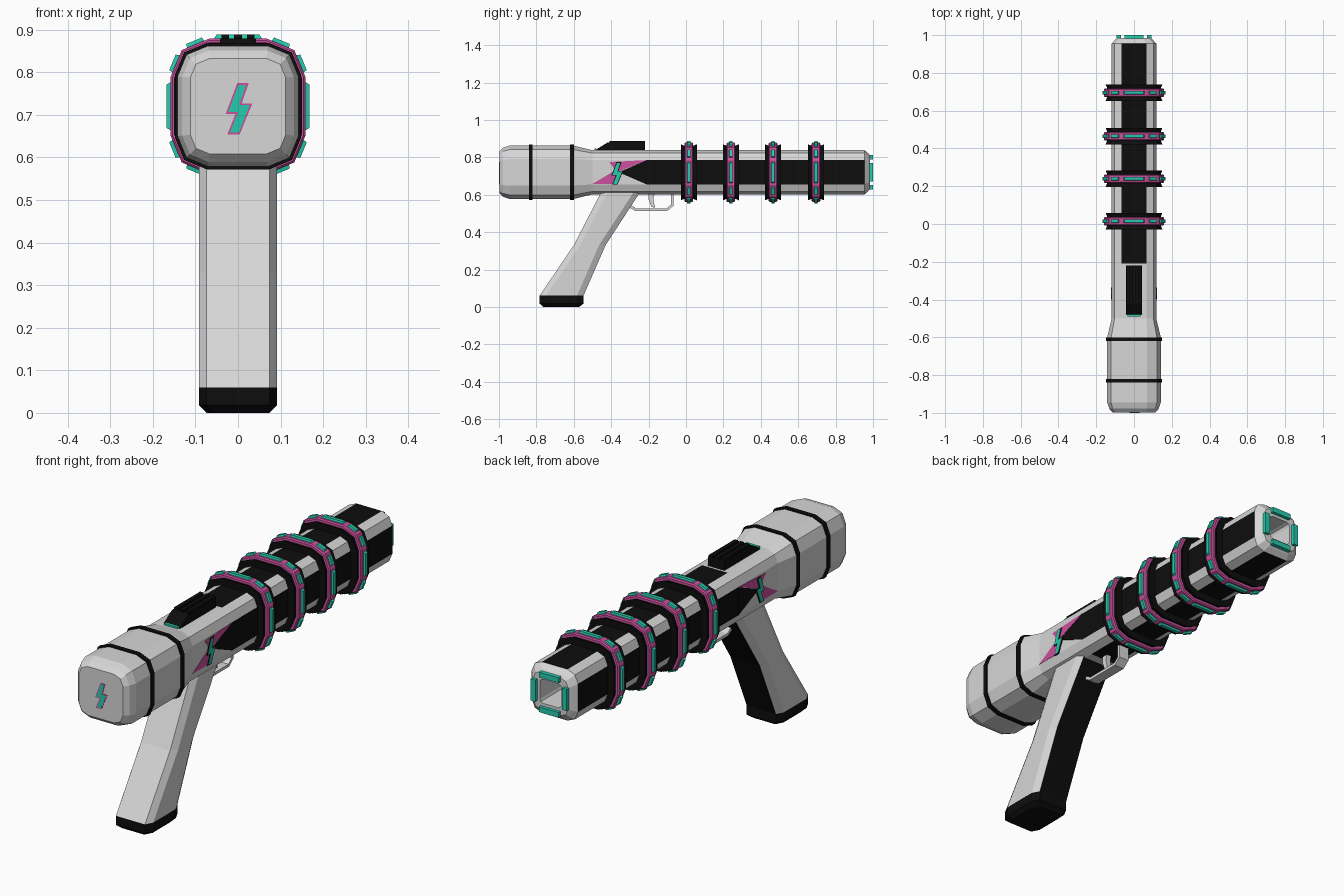
import bpy, bmesh, math
from mathutils import Vector

if "Cube" in bpy.data.objects:
    bpy.data.objects.remove(bpy.data.objects["Cube"])

ZC = 0.72  # height of the barrel axis


def material(name, rgb):
    m = bpy.data.materials.new(name)
    m.diffuse_color = (*rgb, 1)
    m.use_nodes = True
    m.node_tree.nodes["Principled BSDF"].inputs["Base Color"].default_value = m.diffuse_color
    return m


GREY = material("light grey", (0.68, 0.68, 0.68))
BLACK = material("black", (0.004, 0.004, 0.004))
TEAL = material("teal", (0.02, 0.60, 0.42))
PINK = material("magenta", (0.60, 0.08, 0.34))


def finish(name, bm, mats, rule=None):
    bmesh.ops.recalc_face_normals(bm, faces=bm.faces)
    bm.normal_update()
    if rule:
        for f in bm.faces:
            f.material_index = rule(f.calc_center_median(), f.normal)
    me = bpy.data.meshes.new(name)
    bm.to_mesh(me)
    bm.free()
    for m in mats:
        me.materials.append(m)
    ob = bpy.data.objects.new(name, me)
    bpy.context.collection.objects.link(ob)
    return ob


def loft(name, rings, mats, rule=None, closed=False):
    """Skin a list of rings; ends are capped, or joined when closed."""
    bm = bmesh.new()
    vs = [[bm.verts.new(p) for p in r] for r in rings]
    n = len(vs[0])
    pairs = list(zip(vs, vs[1:])) + ([(vs[-1], vs[0])] if closed else [])
    for a, b in pairs:
        for i in range(n):
            j = (i + 1) % n
            bm.faces.new((a[i], a[j], b[j], b[i]))
    if not closed:
        bm.faces.new(vs[0])
        bm.faces.new(vs[-1])
    return finish(name, bm, mats, rule)


def section(y, h, c):
    """Rounded square with two facets on each corner, across the y axis."""
    a, k = h - c, h - c + 0.7071 * c
    pts = []
    for q in range(4):
        co, si = round(math.cos(q * math.pi / 2)), round(math.sin(q * math.pi / 2))
        for u, v in ((h, a), (k, k), (a, h)):
            pts.append((u * co - v * si, y, ZC + u * si + v * co))
    return pts


def prism(name, pts, axis, lo, hi, mat):
    """Outline extruded along x (outline in y,z) or y (outline in x,z)."""
    place = (lambda t, u, v: (t, u, v)) if axis == "x" else (lambda t, u, v: (u, t, v))
    return loft(name, [[place(t, u, v) for u, v in pts] for t in (lo, hi)], [mat])


def box(name, x, y, z, mat):
    return prism(name, [(y[0], z[0]), (y[1], z[0]), (y[1], z[1]), (y[0], z[1])],
                 "x", x[0], x[1], mat)


# Main body: rear housing, taper, barrel and hollow muzzle
def body_rule(c, n):
    flat = max(abs(n.x), abs(n.z)) > 0.75 and min(abs(c.x), abs(c.z - ZC)) < 0.01
    outside = max(abs(c.x), abs(c.z - ZC)) > 0.07
    return 1 if flat and outside and -0.21 < c.y < 0.973 else 0


loft("body", [section(*s) for s in (
    (-0.998, 0.112, 0.045), (-0.978, 0.131, 0.062), (-0.945, 0.142, 0.072),
    (-0.60, 0.142, 0.072), (-0.50, 0.118, 0.053), (-0.21, 0.118, 0.053),
    (0.955, 0.118, 0.053), (0.975, 0.10, 0.045), (0.985, 0.088, 0.038),
    (0.985, 0.055, 0.016), (0.80, 0.055, 0.016))], [GREY, BLACK], body_rule)

# Thin bands on the rear housing
for i, y in enumerate((-0.83, -0.61)):
    loft(f"rear_band_{i}", [section(y + d, h, 0.074) for d, h in
         ((-0.01, 0.135), (-0.01, 0.148), (0.01, 0.148), (0.01, 0.135))],
         [BLACK], closed=True)

# Barrel rings: black collar, magenta hoop and teal studs on every facet
for i, y in enumerate((0.015, 0.24, 0.465, 0.695)):
    loft(f"collar_{i}", [section(y + d, h, h - 0.066) for d, h in
         ((-0.043, 0.11), (-0.043, 0.150), (-0.026, 0.143), (0.026, 0.143),
          (0.043, 0.150), (0.043, 0.11))], [BLACK], closed=True)
    loft(f"hoop_{i}", [section(y + d, h, h - 0.067) for d, h in
         ((-0.023, 0.135), (-0.023, 0.154), (-0.018, 0.159), (0.018, 0.159),
          (0.023, 0.154), (0.023, 0.135))], [PINK], closed=True)
    ring = [Vector(p) for p in section(y, 0.158, 0.091)]
    bm = bmesh.new()
    for k in range(12):
        p, q = ring[k], ring[(k + 1) % 12]
        mid, t = (p + q) / 2, (q - p).normalized()
        n = t.cross(Vector((0, 1, 0)))
        if n.dot(mid - Vector((0, y, ZC))) < 0:
            n.negate()
        half = (q - p).length * (0.44 if k % 3 == 2 else 0.33)
        lay = []
        for off, l, w in ((-0.004, half, 0.011), (0.010, half * 0.86, 0.008)):
            lay.append([bm.verts.new(mid + n * off + t * l * a + Vector((0, w * b, 0)))
                        for a, b in ((-1, -1), (1, -1), (1, 1), (-1, 1))])
        for e in range(4):
            f = (e + 1) % 4
            bm.faces.new((lay[0][e], lay[0][f], lay[1][f], lay[1][e]))
        bm.faces.new(lay[0])
        bm.faces.new(lay[1])
    finish(f"studs_{i}", bm, [TEAL])

# Muzzle plates
for s in (-1, 1):
    side = sorted((s * 0.068, s * 0.092))
    box("muzzle_side_plate", side, (0.968, 1.0), (ZC - 0.05, ZC + 0.05), TEAL)
    box("muzzle_flat_plate", (-0.05, 0.05), (0.968, 1.0),
        [ZC + v for v in side], TEAL)

# Top sight with ribs
prism("sight", [(-0.485, 0.83), (-0.475, 0.845), (-0.42, 0.879), (-0.22, 0.879),
                (-0.22, 0.83)], "x", -0.042, 0.042, BLACK)
for x in (-0.03, 0, 0.03):
    box("sight_rib", (x - 0.009, x + 0.009), (-0.41, -0.22), (0.87, 0.888), BLACK)
box("sight_light", (-0.034, 0.034), (-0.49, -0.478), (0.83, 0.846), TEAL)

# Lightning bolt plates, on the rear face and both sides
BOLT = [(-0.002, 0.054), (0.025, 0.054), (0.009, 0.007), (0.034, 0.007),
        (0.004, -0.066), (-0.025, -0.066), (-0.006, -0.018), (-0.029, -0.018)]
INNER = [(0.001, 0.050), (0.019, 0.050), (0.003, 0.003), (0.028, 0.003),
         (0.002, -0.062), (-0.019, -0.062), (0.000, -0.014), (-0.023, -0.014)]


def bolt(pts, u):
    return [(u + a, ZC + b) for a, b in pts]


prism("rear_bolt_edge", bolt(BOLT, 0), "y", -0.9992, -0.99, PINK)
prism("rear_bolt", bolt(INNER, 0), "y", -1.0, -0.99, TEAL)
for s in (-1, 1):
    prism("side_flash_upper", [(-0.41, 0.775), (-0.21, 0.785), (-0.37, 0.72)],
          "x", s * 0.115, s * 0.1195, PINK)
    prism("side_flash_lower", [(-0.50, 0.658), (-0.37, 0.735), (-0.37, 0.658)],
          "x", s * 0.115, s * 0.1195, PINK)
    prism("stripe_point", [(-0.36, 0.72), (-0.21, 0.785), (-0.21, 0.655)],
          "x", s * 0.115, s * 0.1200, BLACK)
    prism("side_bolt_edge", bolt(BOLT, -0.37), "x", s * 0.115, s * 0.1215, BLACK)
    prism("side_bolt", bolt(INNER, -0.37), "x", s * 0.115, s * 0.123, TEAL)


# Raked grip with black front strip and black base cap
def grip_ring(z, y0, y1, w=0.092):
    cx, cy = 0.018, 0.035
    half = [(w - cx, y0), (w, y0 + cy), (w, y1 - cy), (w - cx, y1)]
    return [(x, y, z) for x, y in half] + [(-x, y, z) for x, y in reversed(half)]


loft("grip", [grip_ring(*g) for g in (
    (0, -0.762, -0.570, 0.074), (0.018, -0.783, -0.548), (0.06, -0.783, -0.548),
    (0.33, -0.60, -0.43), (0.66, -0.43, -0.215))], [GREY, BLACK],
    lambda c, n: 1 if c.z < 0.06 or (n.y > 0.5 and abs(c.x) < 0.01) else 0)

# Trigger guard and trigger
prism("trigger_guard", [(-0.31, 0.535), (-0.27, 0.513), (-0.10, 0.513),
      (-0.068, 0.54), (-0.068, 0.62), (-0.081, 0.62), (-0.081, 0.546),
      (-0.105, 0.526), (-0.265, 0.526), (-0.30, 0.548)], "x", -0.025, 0.025, GREY)
prism("trigger", [(-0.20, 0.62), (-0.20, 0.575), (-0.185, 0.535), (-0.165, 0.53),
      (-0.175, 0.575), (-0.165, 0.62)], "x", -0.012, 0.012, GREY)
